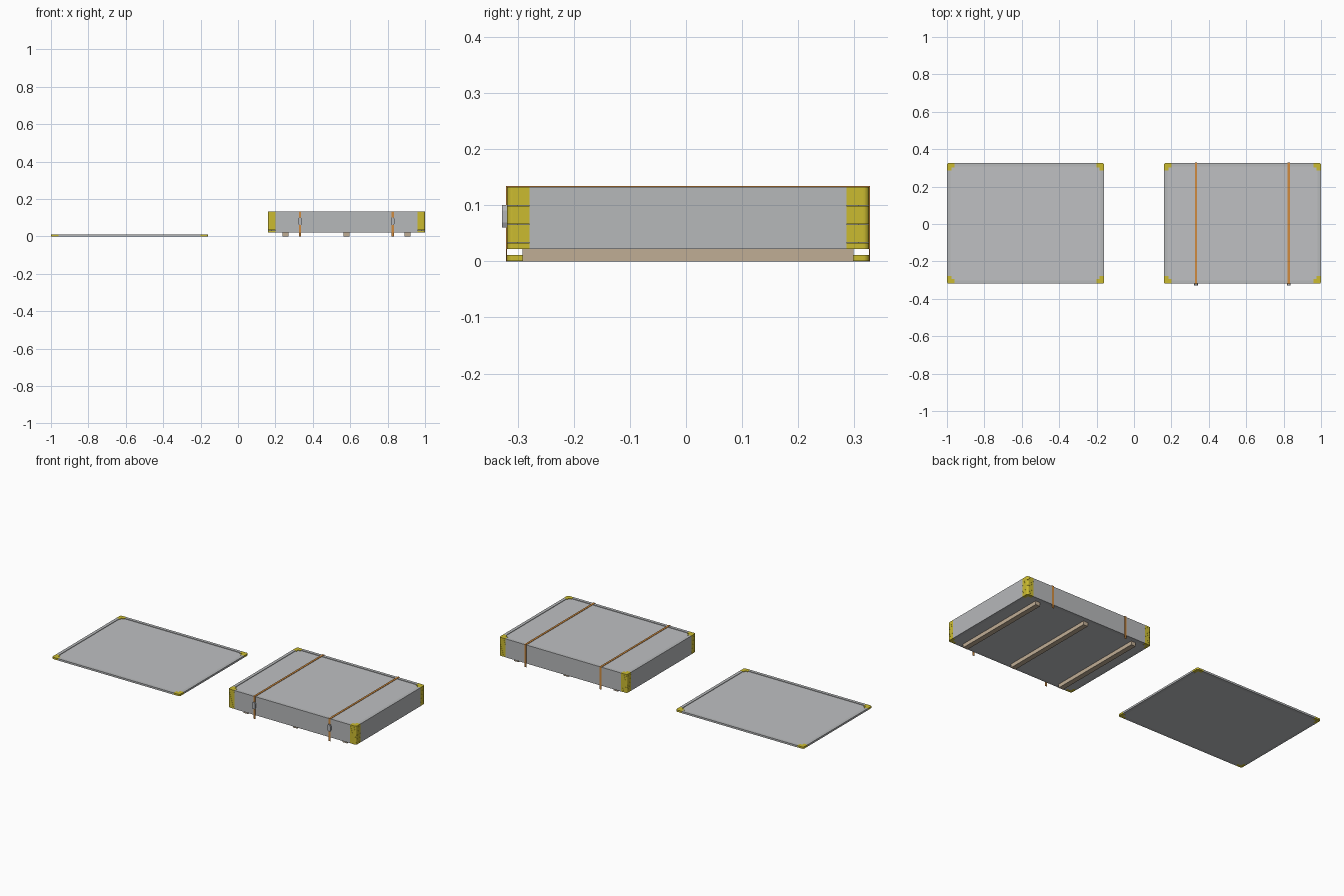
import bpy
import bmesh
from math import cos, sin, pi

cube = bpy.data.objects.get("Cube")
if cube:
    bpy.data.objects.remove(cube, do_unlink=True)

# Overall sizes
CX, CY = 0.58, 0.0035           # centre of a panel
HX, HY = 0.42, 0.3225           # half size of a panel
THICK, LAYERS = 0.011, 10
RIM, ARM, LIP, ROUND = 0.018, 0.04, 0.025, 0.01
BASE = 0.022                    # bearer height
TOP = BASE + THICK * LAYERS


def material(name, colour):
    m = bpy.data.materials.new(name)
    m.use_nodes = True
    m.diffuse_color = (*colour, 1)
    m.node_tree.nodes["Principled BSDF"].inputs["Base Color"].default_value = (*colour, 1)
    return m


sheet_grey = material("sheet grey", (0.52, 0.53, 0.54))
frame_grey = material("frame grey", (0.47, 0.48, 0.49))
corner_yellow = material("corner yellow", (0.60, 0.50, 0.03))
strap_orange = material("strap orange", (0.63, 0.26, 0.05))
timber_tan = material("timber tan", (0.53, 0.42, 0.30))
buckle_grey = material("buckle grey", (0.45, 0.46, 0.48))


def prism(bm, outline, z0, z1):
    """Extrude a closed flat outline between two heights."""
    low = [bm.verts.new((x, y, z0)) for x, y in outline]
    high = [bm.verts.new((x, y, z1)) for x, y in outline]
    bm.faces.new(low)
    bm.faces.new(high)
    n = len(outline)
    for i in range(n):
        j = (i + 1) % n
        bm.faces.new((low[i], low[j], high[j], high[i]))


def box(bm, x0, x1, y0, y1, z0, z1):
    prism(bm, [(x0, y0), (x1, y0), (x1, y1), (x0, y1)], z0, z1)


def finish(bm, name, mat):
    bmesh.ops.recalc_face_normals(bm, faces=bm.faces)
    mesh = bpy.data.meshes.new(name)
    bm.to_mesh(mesh)
    bm.free()
    mesh.materials.append(mat)
    return mesh


def place(name, mesh, location=(0, 0, 0)):
    ob = bpy.data.objects.new(name, mesh)
    ob.location = location
    bpy.context.collection.objects.link(ob)
    return ob


# Recessed sheet of one panel
bm = bmesh.new()
box(bm, RIM - HX, HX - RIM, RIM - HY, HY - RIM, 0, THICK - 0.003)
sheet = finish(bm, "sheet", sheet_grey)

# Raised frame rails between the corners
bm = bmesh.new()
for s in (-1, 1):
    box(bm, ARM - HX, HX - ARM, *sorted((s * HY, s * (HY - RIM))), 0, THICK)
    box(bm, *sorted((s * HX, s * (HX - RIM))), ARM - HY, HY - ARM, 0, THICK)
frame = finish(bm, "frame", frame_grey)

# L-shaped corner pieces with a rounded outer edge
arc = [(HX - ROUND + ROUND * cos(a * pi / 8), HY - ROUND + ROUND * sin(a * pi / 8))
       for a in range(5)]
ell = [(HX, HY - ARM)] + arc + [(HX - ARM, HY), (HX - ARM, HY - LIP),
                                (HX - LIP, HY - LIP), (HX - LIP, HY - ARM)]
bm = bmesh.new()
for sx in (-1, 1):
    for sy in (-1, 1):
        prism(bm, [(sx * x, sy * y) for x, y in ell], 0.0003, THICK)
corners = finish(bm, "corners", corner_yellow)


def panel(name, x, z):
    for part, mesh in (("sheet", sheet), ("frame", frame), ("corners", corners)):
        place(name + "_" + part, mesh, (x, CY, z))


# Single panel on the ground and the stacked panels
panel("single_panel", -CX, 0)
for i in range(LAYERS):
    panel(f"stack_panel_{i + 1}", CX, BASE + i * THICK)

# Timber bearers under the stack
bm = bmesh.new()
box(bm, -0.015, 0.015, -0.295, 0.295, 0, BASE)
bearer = finish(bm, "bearer", timber_tan)
for name, dx in (("right", -0.326), ("middle", 0), ("left", 0.326)):
    place(name + "_bearer", bearer, (CX, CY, 0)).location.x += dx

# Strap folded over the stack and hanging to the ground
W, T = 0.006, 0.0022
bm = bmesh.new()
box(bm, -W, W, -HY - T, HY + T, TOP, TOP + T)
box(bm, -W, W, -HY - T, -HY, 0, TOP)
box(bm, -W, W, HY, HY + T, 0, TOP)
strap = finish(bm, "strap", strap_orange)

# Buckle with tapered ends on the front of the strap
bm = bmesh.new()
prism(bm, [(-0.006, -0.02), (0.006, -0.02), (0.01, -0.011), (0.01, 0.011),
           (0.006, 0.02), (-0.006, 0.02), (-0.01, 0.011), (-0.01, -0.011)], 0, 0.009)
buckle = finish(bm, "buckle", buckle_grey)

for name, dx in (("right", -0.248), ("left", 0.247)):
    place(name + "_strap", strap, (CX + dx, CY, 0))
    ob = place(name + "_buckle", buckle, (CX + dx, CY - HY, 0.08))
    ob.rotation_euler.x = pi / 2
